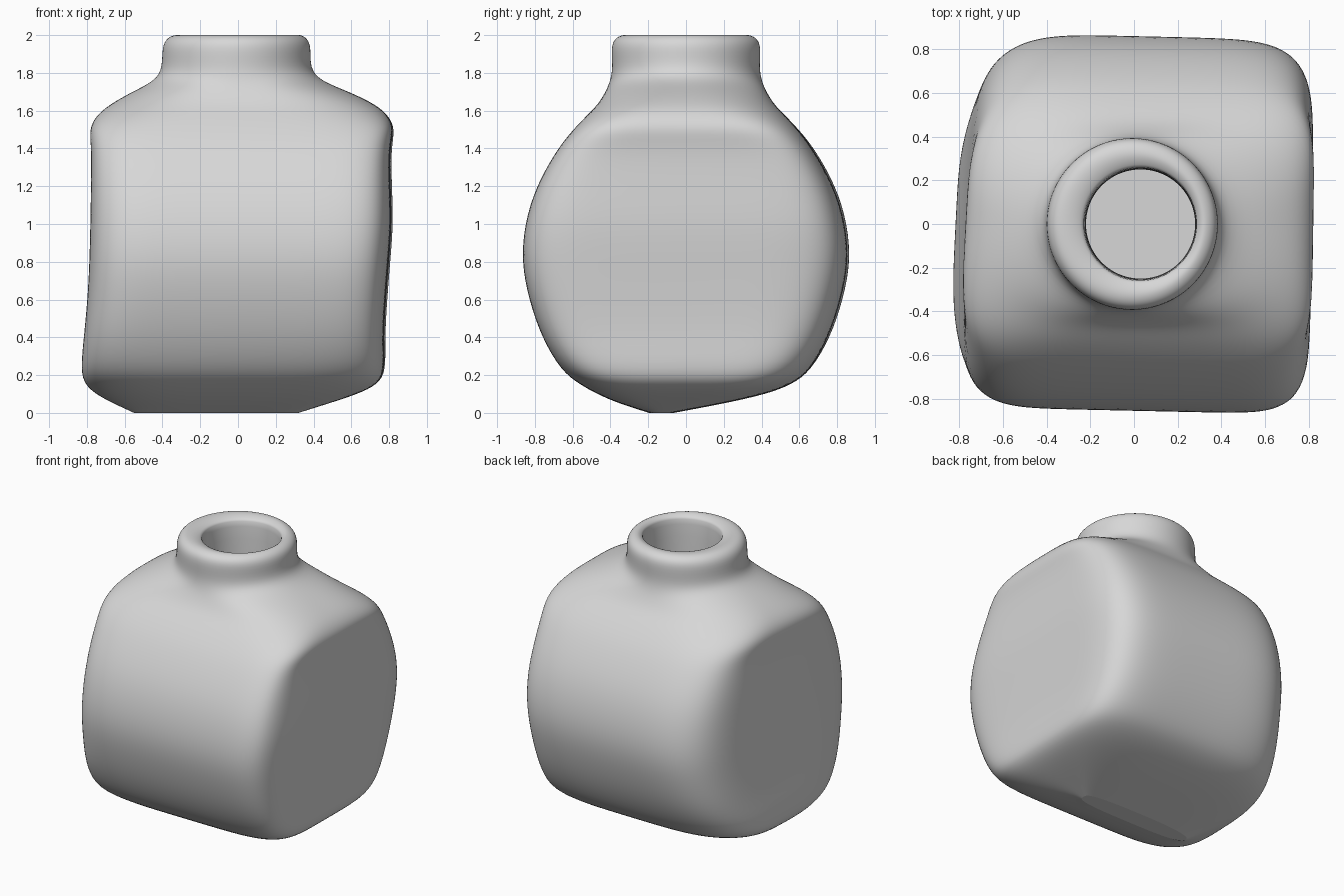
import bpy, bmesh
from math import cos, sin, pi

cube = bpy.data.objects.get("Cube")
if cube:
    bpy.data.objects.remove(cube, do_unlink=True)

SIDES = 64

# Profile rows: height, left edge, right edge, half depth, squareness
OUTSIDE = [
    (0, -.55, .32, .065, 3),
    (.05, -.66, .48, .28, 3.5),
    (.1, -.755, .635, .45, 4),
    (.15, -.81, .74, .56, 4.5),
    (.22, -.835, .785, .66, 5.5),
    (.4, -.817, .778, .765, 6.6),
    (.6, -.797, .79, .832, 6.6),
    (.8, -.787, .806, .872, 6.6),
    (1, -.782, .823, .855, 6.6),
    (1.2, -.779, .815, .795, 6.6),
    (1.4, -.776, .81, .68, 6.6),
    (1.5, -.79, .833, .597, 5.5),
    (1.57, -.755, .80, .53, 4.2),
    (1.63, -.685, .735, .468, 3.2),
    (1.7, -.56, .59, .425, 2.5),
    (1.76, -.435, .43, .40, 2),
    (1.83, -.40, .38, .388, 2),
    (1.94, -.403, .388, .398, 2),
    (1.985, -.375, .365, .375, 2),
]
MOUTH = [
    (2.002, -.34, .33, .335, 2),
    (2, -.28, .31, .30, 2),
    (1.982, -.23, .288, .26, 2),
    (1.96, -.22, .28, .25, 2),
    (.3, -.22, .28, .25, 2),
]


def fit(values, low, high):
    """Stretch values so that they span low to high."""
    a, b = min(values), max(values)
    return [low + (v - a) / (b - a) * (high - low) for v in values]


def add_ring(bm, z, left, right, depth, n):
    """Rounded-square ring, uneven and skewed where it is squarest."""
    skew = .03 * (n - 2) / 4
    xs, ys = [], []
    for i in range(SIDES):
        c, s = cos(2 * pi * i / SIDES), sin(2 * pi * i / SIDES)
        # The front corner at +x is the squarest, the one opposite the roundest
        p = n + .3 * (n - 2) * (c - s)
        r = (abs(c) ** p + abs(s) ** p) ** (-1 / p)
        xs.append(r * c + skew * (1 - .6 * c) * r * s)
        ys.append(r * s - skew * .6 * r * c)
    # The base ridge sits a little towards the front
    mid = -.13 * max(0, 1 - z / .12)
    points = zip(fit(xs, left, right), fit(ys, mid - depth, mid + depth))
    return [bm.verts.new((x, y, z)) for x, y in points]


# Grey clay-like finish
grey = bpy.data.materials.new("light grey")
grey.use_nodes = True
colour = (.68, .68, .68, 1)
grey.diffuse_color = colour
grey.node_tree.nodes["Principled BSDF"].inputs["Base Color"].default_value = colour

# Bottle: body, shoulders, neck and bore as one lofted skin
bm = bmesh.new()
rings = [add_ring(bm, *row) for row in OUTSIDE + MOUTH]
for low, high in zip(rings, rings[1:]):
    for i in range(SIDES):
        j = (i + 1) % SIDES
        bm.faces.new((low[i], low[j], high[j], high[i])).smooth = True

# Flat base and bore floor
bm.faces.new(reversed(rings[0]))
bm.faces.new(rings[-1])

# Keep the base edge and the bore floor crisp
crease = bm.edges.layers.float.new("crease_edge")
for ring in (rings[0], rings[-1]):
    for i in range(SIDES):
        bm.edges.get((ring[i - 1], ring[i]))[crease] = 1

mesh = bpy.data.meshes.new("bottle")
bm.to_mesh(mesh)
bm.free()
mesh.materials.append(grey)
bottle = bpy.data.objects.new("bottle", mesh)
bpy.context.collection.objects.link(bottle)

subdivision = bottle.modifiers.new("smooth skin", "SUBSURF")
subdivision.levels = subdivision.render_levels = 2
